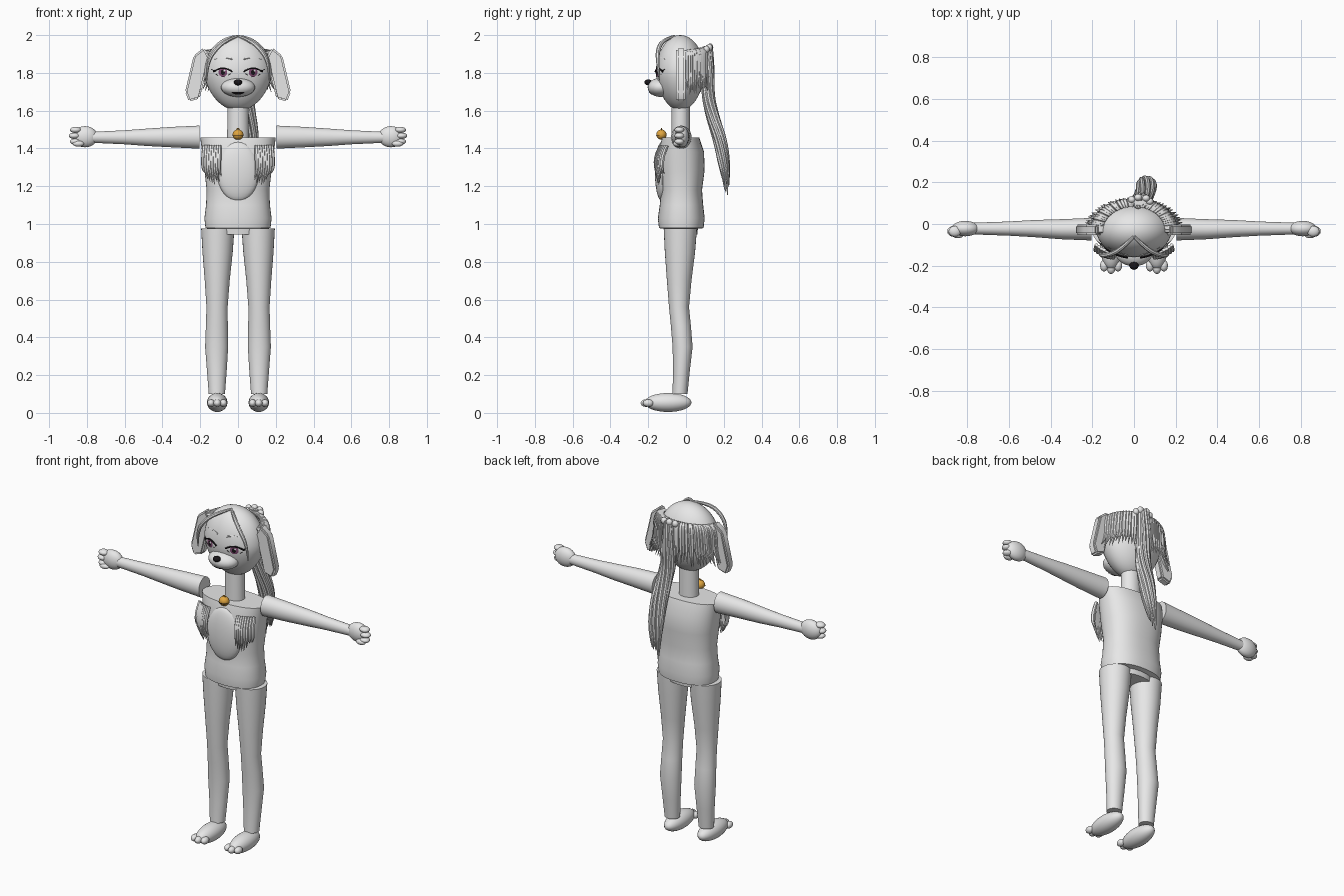
import bpy, bmesh, math, random
from math import sin, cos, pi, radians
from mathutils import Vector, Matrix

random.seed(4)
cube = bpy.data.objects.get("Cube")
if cube:
    bpy.data.objects.remove(cube, do_unlink=True)


def material(name, rgb):
    m = bpy.data.materials.new(name)
    m.use_nodes = True
    m.diffuse_color = (*rgb, 1)
    m.node_tree.nodes["Principled BSDF"].inputs["Base Color"].default_value = (*rgb, 1)
    return m


GREY = material("pale grey", (0.8, 0.8, 0.8))
BLACK = material("black", (0.01, 0.008, 0.01))
WHITE = material("white", (0.9, 0.9, 0.9))
PLUM = material("plum", (0.22, 0.07, 0.17))
GOLD = material("gold", (0.75, 0.38, 0.05))


def finish(ob, mat):
    ob.data.materials.clear()
    ob.data.materials.append(mat)
    bpy.ops.object.select_all(action='DESELECT')
    ob.select_set(True)
    bpy.context.view_layer.objects.active = ob
    if ob.type == 'CURVE':
        bpy.ops.object.convert(target='MESH')
        ob = bpy.context.object
    bpy.ops.object.shade_smooth_by_angle(angle=radians(40))
    return ob


def from_bmesh(name, bm, mat):
    bmesh.ops.recalc_face_normals(bm, faces=bm.faces)
    me = bpy.data.meshes.new(name)
    bm.to_mesh(me)
    bm.free()
    ob = bpy.data.objects.new(name, me)
    bpy.context.collection.objects.link(ob)
    return finish(ob, mat)


def ball(name, c, r, mat=GREY, seg=24, shape=None):
    bm = bmesh.new()
    bmesh.ops.create_uvsphere(bm, u_segments=seg, v_segments=seg * 2 // 3, radius=1)
    for v in bm.verts:
        v.co = Vector(a * b + d for a, b, d in zip(v.co, r, c))
        if shape:
            shape(v)
    return from_bmesh(name, bm, mat)


def loft(name, rings, along_x=0, power=2, seg=32):
    """Rings are (height, centre a, centre b, radius a, radius b)."""
    bm = bmesh.new()
    loops = []
    for h, a, b, ra, rb in rings:
        loop = []
        for i in range(seg):
            c, s = cos(2 * pi * i / seg), sin(2 * pi * i / seg)
            p = a + ra * math.copysign(abs(c) ** (2 / power), c)
            q = b + rb * math.copysign(abs(s) ** (2 / power), s)
            loop.append(bm.verts.new((h * along_x, p, q) if along_x else (p, q, h)))
        loops.append(loop)
    for lo, hi in zip(loops, loops[1:]):
        for i in range(seg):
            j = (i + 1) % seg
            bm.faces.new((lo[i], lo[j], hi[j], hi[i]))
    bm.faces.new(loops[0])
    bm.faces.new(loops[-1])
    return from_bmesh(name, bm, mat=GREY)


def strands(name, paths, mat=GREY, sides=1):
    """Each path is a list of (point, radius)."""
    cu = bpy.data.curves.new(name, 'CURVE')
    cu.dimensions, cu.bevel_depth, cu.bevel_resolution = '3D', 1, sides
    cu.use_fill_caps = True
    for path in paths:
        sp = cu.splines.new('NURBS')
        sp.points.add(len(path) - 1)
        for pt, (co, r) in zip(sp.points, path):
            pt.co, pt.radius = (*co, 1), r
        sp.order_u, sp.use_endpoint_u, sp.resolution_u = 3, True, 4
    ob = bpy.data.objects.new(name, cu)
    bpy.context.collection.objects.link(ob)
    return finish(ob, mat)


# Head, tapered toward the chin
HEAD, HEAD_R = Vector((0, -0.03, 1.8)), Vector((0.18, 0.13, 0.2))
MUZZLE, MUZZLE_R = Vector((0, -0.135, 1.723)), Vector((0.09, 0.068, 0.05))


def taper(z):
    return 1 - 0.12 * max(0, (HEAD.z - z) / HEAD_R.z)


def chin(v):
    k = taper(v.co.z)
    v.co.x *= k
    v.co.y = HEAD.y + (v.co.y - HEAD.y) * k


def on_surface(x, z, c, r, k=1):
    d = 1 - (x / (r.x * k)) ** 2 - ((z - c.z) / r.z) ** 2
    return c.y - r.y * k * math.sqrt(max(0, d))


def face_y(x, z):
    return on_surface(x, z, HEAD, HEAD_R, taper(z))


def muzzle_y(x, z):
    return on_surface(x, z, MUZZLE, MUZZLE_R)


def patch(name, cx, cz, rx, rz, surf, lift, mat, bend=0):
    """Thin oval decal that follows a surface."""
    bm = bmesh.new()
    bmesh.ops.create_circle(bm, cap_ends=True, cap_tris=True, segments=24, radius=1)
    bmesh.ops.subdivide_edges(bm, edges=bm.edges, cuts=2, use_grid_fill=True)
    for v in bm.verts:
        x, z = cx + v.co.x * rx, cz + v.co.y * rz + bend * (v.co.x ** 2)
        v.co = (x, surf(x, z) - lift, z)
    return from_bmesh(name, bm, mat)


ball("head", HEAD, HEAD_R, seg=36, shape=chin)
ball("muzzle", MUZZLE, MUZZLE_R)
ball("nose", (0, -0.2, 1.75), (0.022, 0.02, 0.016), BLACK, 16)
patch("mouth", 0, 1.692, 0.034, 0.007, muzzle_y, 0.003, BLACK, 0.006)
loft("neck", [(1.42, 0, -0.028, 0.058, 0.05), (1.64, 0, -0.028, 0.055, 0.048)])

for s, side in ((1, "left"), (-1, "right")):
    # Eye layers, lash and brow
    ex = 0.08 * s
    patch(side + "_eye_white", ex, 1.802, 0.044, 0.022, face_y, 0.003, WHITE)
    patch(side + "_iris", ex, 1.803, 0.023, 0.023, face_y, 0.005, PLUM)
    patch(side + "_pupil", ex, 1.803, 0.011, 0.014, face_y, 0.007, BLACK)
    patch(side + "_eye_glint", ex + 0.008, 1.812, 0.005, 0.005, face_y, 0.009, WHITE)
    lash = [(ex + 0.05 * t * s, 1.826 - 0.02 * t * t) for t in (-1, -0.5, 0, 0.5, 1)]
    strands(side + "_lash", [[((x, face_y(x, z) - 0.004, z), 0.0045) for x, z in lash],
            [((ex + 0.045 * s, face_y(ex + 0.045 * s, 1.81) - 0.004, 1.81), 0.004),
             ((ex + 0.062 * s, face_y(ex + 0.062 * s, 1.82) - 0.004, 1.82), 0.001)]], BLACK)
    strands(side + "_lower_lash", [[((x, face_y(x, z) - 0.003, z), 0.0018) for x, z in
            [(ex - 0.04, 1.795), (ex, 1.766), (ex + 0.04, 1.795)]]], BLACK)
    brow = [(0.03, 1.872), (0.07, 1.888), (0.125, 1.872)]
    strands(side + "_brow", [[((x * s, face_y(x, z) - 0.001, z), r)
            for (x, z), r in zip(brow, (0.004, 0.004, 0.001))]], GREY)

    # Folded ear slab
    bm = bmesh.new()
    outline = [(0.15, 1.88), (0.18, 1.935), (0.235, 1.89), (0.28, 1.7), (0.26, 1.648), (0.203, 1.665)]
    base = bm.faces.new([bm.verts.new((x * s, -0.052, z)) for x, z in outline])
    ext = bmesh.ops.extrude_face_region(bm, geom=[base])["geom"]
    bmesh.ops.translate(bm, vec=(0, 0.05, 0), verts=[v for v in ext if isinstance(v, bmesh.types.BMVert)])
    bmesh.ops.bevel(bm, geom=bm.edges[:], offset=0.009, segments=2, affect='EDGES')
    from_bmesh(side + "_ear", bm, GREY)

    # Parted fringe lock
    strands(side + "_fringe", [[((0, -0.06, 1.995), 0.007), ((0.06 * s, -0.12, 1.975), 0.011),
            ((0.12 * s, -0.15, 1.925), 0.012), ((0.165 * s, -0.15, 1.85), 0.01),
            ((0.165 * s, -0.14, 1.76), 0.003)]], sides=2)

    # Chest fur
    fur = []
    for i in range(8):
        t = i / 7
        x = 0.095 + 0.085 * t
        low = 1.2 + 0.07 * abs(t - 0.4) + random.uniform(0, 0.03)
        y = -0.15 + 0.035 * t * t
        fur.append([((x * s, y + 0.015, 1.415), 0.009), (((x + 0.004) * s, y - 0.012, 1.36), 0.012),
                    (((x + 0.006) * s, y - 0.01, 1.28), 0.009), (((x - 0.008) * s, y, low), 0.001)])
    strands(side + "_chest_fur", fur)

    # Arm, hand and curled fingers
    loft(side + "_arm", [(0.203, -0.025, 1.46, 0.054, 0.061), (0.35, -0.025, 1.46, 0.048, 0.054),
                         (0.48, -0.022, 1.459, 0.041, 0.046), (0.6, -0.022, 1.459, 0.034, 0.037),
                         (0.77, -0.022, 1.459, 0.028, 0.029)], along_x=s)
    ball(side + "_hand", (0.81 * s, -0.022, 1.462), (0.066, 0.037, 0.056))
    for i in range(3):
        ball(f"{side}_finger_{i + 1}", ((0.866 - 0.006 * abs(i - 1)) * s, -0.035, 1.498 - 0.031 * i),
             (0.03, 0.026, 0.0165), seg=16)
    ball(side + "_thumb", (0.845 * s, -0.05, 1.425), (0.03, 0.018, 0.016), seg=16)

    # Leg, foot and toes
    loft(side + "_leg", [(0.975, 0.107 * s, -0.03, 0.088, 0.088), (0.85, 0.108 * s, -0.032, 0.08, 0.08),
                         (0.7, 0.11 * s, -0.036, 0.066, 0.065), (0.56, 0.111 * s, -0.037, 0.056, 0.053),
                         (0.46, 0.112 * s, -0.027, 0.058, 0.053), (0.35, 0.113 * s, -0.018, 0.061, 0.053),
                         (0.22, 0.112 * s, -0.024, 0.052, 0.044), (0.1, 0.112 * s, -0.032, 0.043, 0.04)])
    ball(side + "_foot", (0.11 * s, -0.095, 0.055), (0.054, 0.124, 0.05))
    for i in (-1, 0, 1):
        ball(f"{side}_toe_{i + 2}", (0.11 * s + 0.033 * i, -0.2 - 0.012 * (i == 0), 0.052),
             (0.02, 0.028, 0.02), seg=16)

# Torso with pelvis, and belly patch
loft("torso", [(0.945, 0, -0.025, 0.115, 0.085), (0.975, 0, -0.025, 0.118, 0.088), (0.978, 0, -0.025, 0.172, 0.118),
               (1.03, 0, -0.025, 0.178, 0.124), (1.1, 0, -0.024, 0.169, 0.115), (1.18, 0, -0.024, 0.166, 0.109),
               (1.28, 0, -0.024, 0.177, 0.122), (1.38, 0, -0.026, 0.19, 0.122), (1.458, 0, -0.028, 0.2, 0.098)],
     power=2.3, seg=48)
ball("belly", (0, -0.128, 1.278), (0.112, 0.037, 0.157))

# Bell on the collar
ball("bell", (0, -0.13, 1.473), (0.029, 0.027, 0.027), GOLD)
loft_r = [((0.0295 * sin(a), -0.13 - 0.0275 * cos(a), 1.468), 0.002) for a in (-1.2, -0.8, -0.4, 0, 0.4, 0.8, 1.2)]
strands("bell_slot", [loft_r], BLACK)
strands("bell_loop", [[((-0.008, -0.13, 1.498), 0.003), ((0, -0.13, 1.514), 0.003), ((0.008, -0.13, 1.498), 0.003)]], GOLD)

# Back hair hanging from ear to ear
hair = []
for i in range(38):
    a = radians(-2 + 184 * i / 37) + random.uniform(-0.02, 0.02)
    lift = 0.02 * sin(a)
    rows = [(0.15, 0.115, 1.905, 0.009), (0.185, 0.14, 1.915, 0.013), (0.2, 0.145, 1.85, 0.013),
            (0.205, 0.145, 1.76, 0.01), (0.24, 0.158, 1.675 + random.uniform(0, 0.035), 0.001)]
    hair.append([((rx * cos(a), -0.03 + ry * sin(a), z + lift), r) for rx, ry, z, r in rows])
strands("back_hair", hair)

# Ponytail and its beaded tie
tail = [(0.03, 0.115, 1.94, 0.018), (0.03, 0.12, 1.8, 0.028), (0.035, 0.115, 1.68, 0.028),
        (0.05, 0.14, 1.57, 0.03), (0.06, 0.18, 1.45, 0.032), (0.06, 0.205, 1.3, 0.026),
        (0.05, 0.215, 1.15, 0.016)]
locks = []
for i in range(9):
    path = []
    for k, (x, y, z, w) in enumerate(tail):
        a = 2 * pi * i / 9 + 0.35 * k
        end = k == len(tail) - 1
        path.append(((x + w * 1.25 * cos(a), y + w * 0.8 * sin(a), z + end * random.uniform(0, 0.07)),
                     0.002 if end else 0.013))
    locks.append(path)
strands("ponytail", locks, sides=2)
for i in range(7):
    a = 2 * pi * i / 7
    ball(f"hair_tie_bead_{i + 1}", (0.03 + 0.045 * cos(a), 0.108 + 0.02 * sin(a), 1.925 + 0.012 * sin(a)),
         (0.019, 0.017, 0.019), seg=12)
